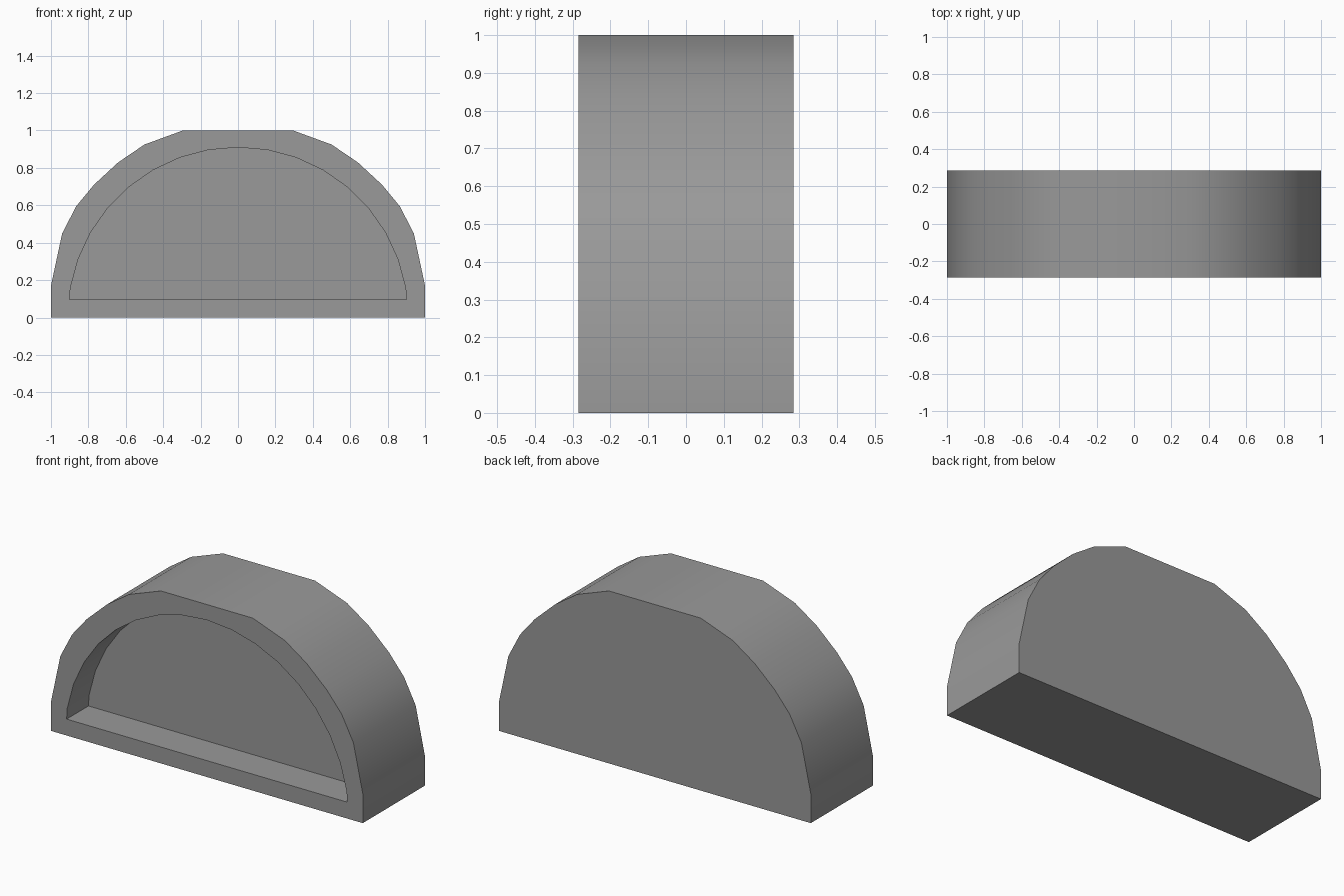
import bpy, bmesh, math

if "Cube" in bpy.data.objects:
    bpy.data.objects.remove(bpy.data.objects["Cube"])

FRONT, BACK, RECESS = -0.285, 0.285, -0.085

# Right half of the chunky outer arch, mirrored to a closed outline
half = [(1, 0), (1, 0.17), (0.94, 0.45), (0.865, 0.595), (0.77, 0.71),
        (0.64, 0.83), (0.5, 0.925), (0.295, 1)]
outer = half + [(-x, z) for x, z in reversed(half)]

# Rounder opening: a circular arc with a flat sill
R = 0.91
arc = [(R * math.cos(math.radians(a)), R * math.sin(math.radians(a)))
       for a in range(10, 171, 10)]
inner = [(0.9, 0.095)] + arc + [(-0.9, 0.095)]

bm = bmesh.new()


def ring(points, y):
    return [bm.verts.new((x, y, z)) for x, z in points]


def walls(a, b):
    """Join two matching rings with a band of quads."""
    for i in range(len(a)):
        j = (i + 1) % len(a)
        bm.faces.new((a[i], a[j], b[j], b[i]))


# Outer shell with closed back
of, ob = ring(outer, FRONT), ring(outer, BACK)
walls(of, ob)
bm.faces.new(ob)

# Recess with closed rear panel
nf, nb = ring(inner, FRONT), ring(inner, RECESS)
walls(nf, nb)
bm.faces.new(nb)

# Front rim between outline and opening
rim = [bm.edges.get((r[i - 1], r[i])) for r in (of, nf) for i in range(len(r))]
bmesh.ops.triangle_fill(bm, edges=rim, use_beauty=True, normal=(0, -1, 0))
bmesh.ops.recalc_face_normals(bm, faces=bm.faces)

mesh = bpy.data.meshes.new("arched_window")
bm.to_mesh(mesh)
bm.free()
obj = bpy.data.objects.new("arched_window", mesh)
bpy.context.collection.objects.link(obj)

# Dark grey finish
mat = bpy.data.materials.new("dark_grey")
mat.diffuse_color = (0.32, 0.32, 0.32, 1)
mat.use_nodes = True
mat.node_tree.nodes["Principled BSDF"].inputs["Base Color"].default_value = mat.diffuse_color
mesh.materials.append(mat)

# Smooth around the arch, crisp at the rims
bpy.context.view_layer.objects.active = obj
obj.select_set(True)
bpy.ops.object.shade_smooth_by_angle(angle=math.radians(30))
